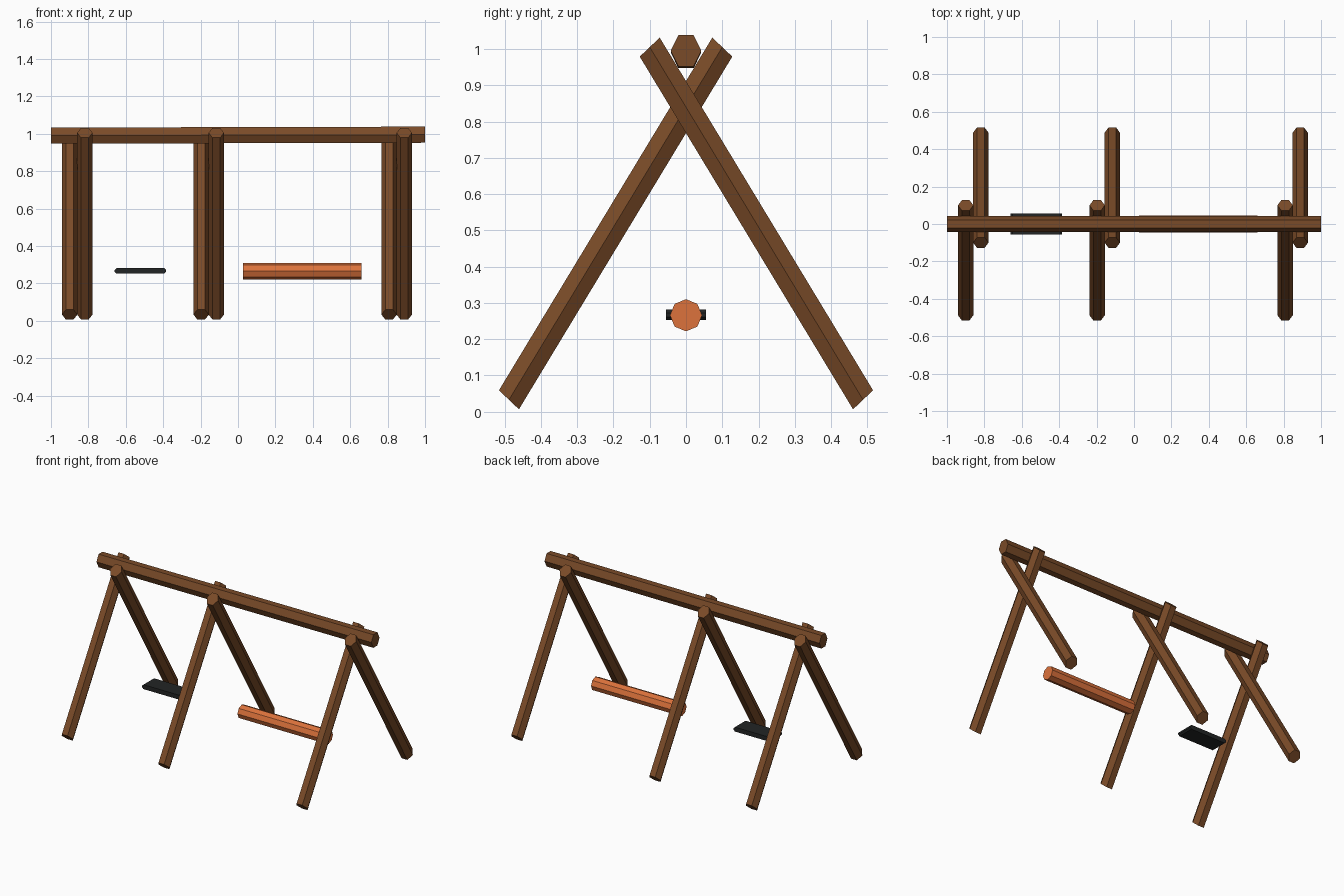
import bpy, bmesh
from math import cos, sin, pi
from mathutils import Vector

cube = bpy.data.objects.get("Cube")
if cube:
    bpy.data.objects.remove(cube, do_unlink=True)


def material(name, rgb):
    mat = bpy.data.materials.new(name)
    mat.use_nodes = True
    mat.diffuse_color = (*rgb, 1)
    mat.node_tree.nodes["Principled BSDF"].inputs["Base Color"].default_value = (*rgb, 1)
    return mat


wood = material("brown_wood", (0.195, 0.07, 0.021))
orange = material("orange_wood", (0.72, 0.17, 0.045))
rubber = material("black_rubber", (0.016, 0.018, 0.018))


def prism(name, start, end, outline, u, v, mat):
    """Sweep a 2D outline, laid out on axes u and v, from start to end."""
    bm = bmesh.new()
    u, v = Vector(u), Vector(v)
    rings = [[bm.verts.new(Vector(p) + u * a + v * b) for a, b in outline]
             for p in (start, end)]
    for ring in rings:
        bm.faces.new(ring)
    n = len(outline)
    for i in range(n):
        j = (i + 1) % n
        bm.faces.new((rings[0][i], rings[0][j], rings[1][j], rings[1][i]))
    bmesh.ops.recalc_face_normals(bm, faces=bm.faces)
    mesh = bpy.data.meshes.new(name)
    bm.to_mesh(mesh)
    bm.free()
    mesh.materials.append(mat)
    obj = bpy.data.objects.new(name, mesh)
    bpy.context.collection.objects.link(obj)
    return obj


def ngon(sides):
    return [(cos(2 * pi * i / sides), sin(2 * pi * i / sides)) for i in range(sides)]


# Crossed legs: three pairs, each front leg beside its mirrored back leg
for label, x in (("right", -0.9), ("middle", -0.197), ("left", 0.808)):
    for side, s, offset in (("front", 1, 0), ("back", -1, 0.081)):
        px = x + offset
        prism(f"{label}_{side}_leg", (px, -0.488 * s, 0.033), (px, 0.1 * s, 1.005),
              ngon(6), (0.041, 0, 0), (0, 0.0318 * s, -0.0302), wood)

# Top beam, tilted very slightly
prism("top_beam", (-1, 0, 0.99), (1, 0, 0.995), ngon(6),
      (0, 0.042, 0), (0, 0, 0.0497), wood)

# Hanging log swing
prism("log_swing", (0.027, 0, 0.266), (0.66, 0, 0.266), ngon(8),
      (0, 0.0443, 0), (0, 0, 0.0443), orange)

# Flat seat with chamfered ends
seat = [(-1, -0.4), (-0.93, -1), (0.93, -1), (1, -0.4),
        (1, 0.4), (0.93, 1), (-0.93, 1), (-1, 0.4)]
prism("flat_seat", (-0.522, -0.055, 0.267), (-0.522, 0.055, 0.267), seat,
      (0.137, 0, 0), (0, 0, 0.0145), rubber)
